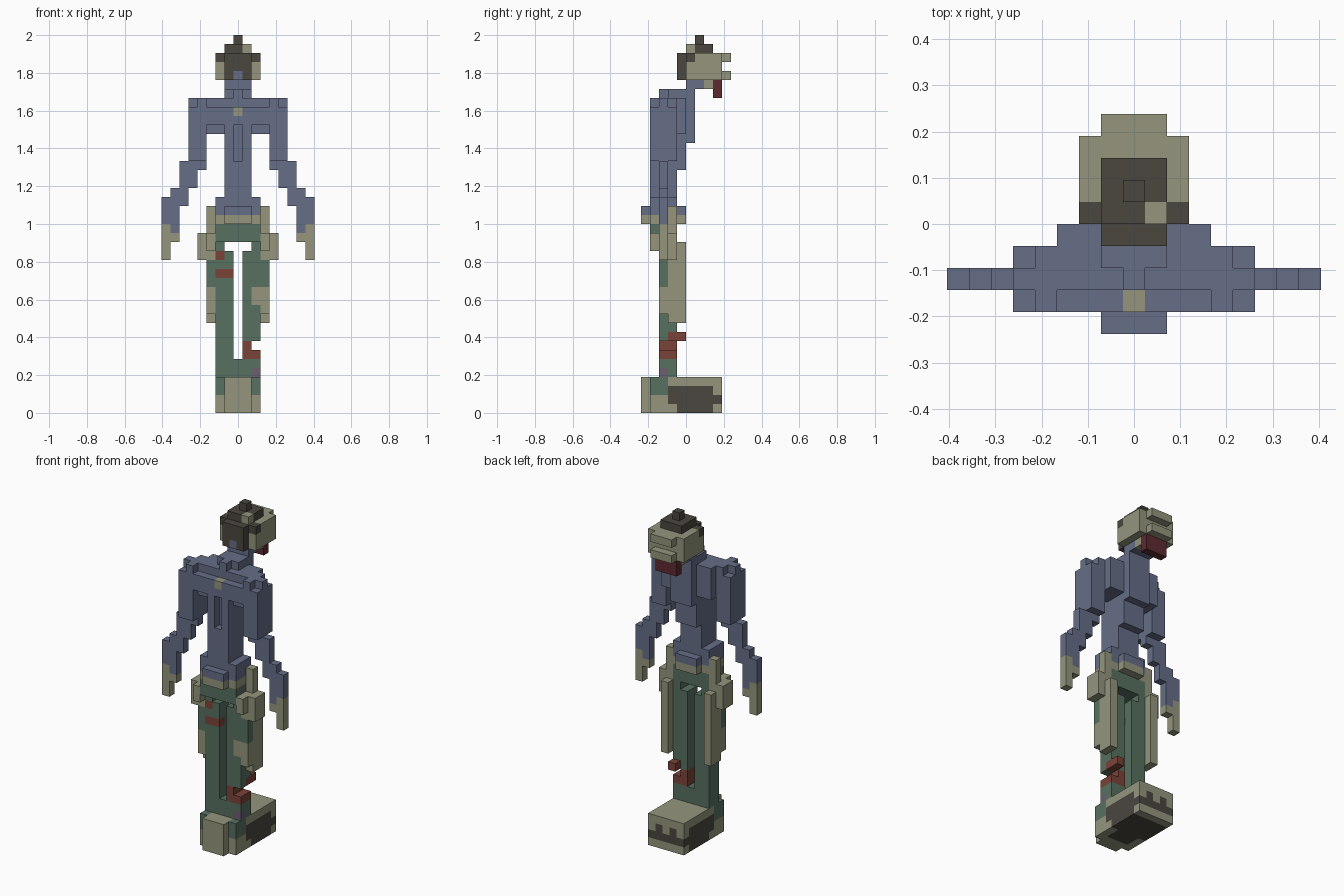
import bpy, bmesh, math
from mathutils import Vector

if "Cube" in bpy.data.objects:
    bpy.data.objects.remove(bpy.data.objects["Cube"])

U = 2 / 42  # size of one block

COLOURS = {
    "khaki": (0.297, 0.302, 0.205), "slate_blue": (0.133, 0.156, 0.242),
    "green": (0.095, 0.162, 0.117), "charcoal": (0.070, 0.063, 0.051),
    "rust": (0.195, 0.056, 0.040), "maroon": (0.110, 0.023, 0.030),
    "mauve": (0.145, 0.117, 0.160),
}
K, B, G, D, R, M, P = COLOURS
mats = {}
for n, c in COLOURS.items():
    mats[n] = bpy.data.materials.new(n)
    mats[n].diffuse_color = (*c, 1)

cells = {}  # (x, y, z) block -> (part, colour)


def box(part, x, y, z, col, both=False):
    """Fill an inclusive range of blocks; both=True mirrors it across x."""
    for i in range(x[0], x[1] + 1):
        for j in range(y[0], y[1] + 1):
            for k in range(z[0], z[1] + 1):
                cells[i, j, k] = (part, col)
                if both:
                    cells[-i, j, k] = (part, col)


# base: khaki block with charcoal sides and underside, green front corners
box("base", (-2, 2), (-4, 3), (0, 3), K)
box("base", (-1, 1), (-5, -5), (0, 3), K)
box("base", (2, 2), (-4, -3), (2, 3), G, True)
box("base", (-1, 1), (-3, 2), (0, 0), D)
box("base", (2, 2), (-1, 2), (0, 0), D, True)
box("base", (2, 2), (-2, 3), (1, 1), D, True)
box("base", (2, 2), (-2, 2), (2, 2), D, True)
box("base", (-2, 2), (3, 3), (1, 1), D)
box("base", (1, 1), (3, 3), (2, 2), D, True)
for i in (-2, 2):  # keep the top of the base khaki behind the shins
    box("base", (i, i), (-2, 3), (3, 3), K)

# legs
box("legs", (-2, 2), (-3, -2), (4, 5), G)
box("legs", (1, 2), (-3, -2), (6, 18), G, True)
box("legs", (-2, 2), (-4, -2), (19, 20), G)
for k in (7,):
    for j in (-3, -2):
        del cells[2, j, k]
for j in (-3, -2):  # opening under the hips
    for i in (-1, 1):
        del cells[i, j, 18]
box("legs", (-2, -1), (-3, -3), (15, 15), R)
box("legs", (-2, -2), (-3, -3), (17, 17), R)
box("legs", (1, 1), (-3, -2), (6, 7), R)
box("legs", (2, 2), (-3, -2), (6, 6), R)
box("legs", (2, 2), (-2, -1), (8, 8), R)
box("legs", (2, 2), (-3, -3), (4, 4), P)
box("legs", (2, 2), (-3, -3), (12, 13), K)

# side flaps and pouches
box("side_flaps", (3, 3), (-2, -1), (10, 18), K, True)
box("side_flaps", (3, 3), (-3, -3), (11, 13), K, True)
box("side_flaps", (3, 3), (-3, -3), (14, 16), G, True)
box("side_flaps", (3, 3), (-4, -2), (18, 19), K, True)
box("side_flaps", (3, 3), (-3, -2), (17, 17), K, True)
box("side_flaps", (3, 3), (-2, -2), (20, 22), K, True)
box("side_flaps", (4, 4), (-3, -2), (17, 19), K, True)

# belt and waist
box("belt", (-2, 2), (-4, -2), (21, 21), K)
box("belt", (-1, 1), (-5, -1), (21, 21), K)
box("torso", (-2, 2), (-4, -2), (22, 23), B)
box("torso", (-1, 1), (-5, -1), (22, 22), B)

# torso, chest, back and collar
box("torso", (-1, 1), (-4, -2), (24, 31), B)
box("torso", (-3, 3), (-3, -2), (31, 34), B)
box("torso", (-3, 3), (-4, -4), (32, 33), B)
box("torso", (-3, 3), (-1, -1), (31, 34), B)
box("torso", (-1, 1), (-1, -1), (27, 30), B)
box("torso", (-1, 1), (0, 0), (30, 34), B)
box("torso", (-1, 1), (-2, 0), (35, 35), B)
box("torso", (0, 0), (-3, -3), (35, 35), B)
box("torso", (0, 0), (-4, -4), (33, 33), K)
for k in range(28, 32):  # groove down the chest
    del cells[0, -4, k]

# arms and hands, stepping outwards
box("arms", (4, 4), (-4, -2), (28, 34), B, True)
box("arms", (4, 4), (-3, -3), (27, 27), B, True)
box("arms", (5, 5), (-4, -2), (28, 33), B, True)
box("arms", (5, 5), (-3, -3), (25, 34), B, True)
box("arms", (6, 6), (-3, -3), (23, 27), B, True)
box("arms", (7, 7), (-3, -3), (20, 24), B, True)
box("arms", (8, 8), (-3, -3), (21, 23), B, True)
box("hands", (8, 8), (-3, -3), (17, 20), K, True)
box("hands", (7, 7), (-3, -3), (19, 19), K, True)

# neck, head and face (looking towards +y)
box("neck", (-1, 1), (0, 1), (36, 36), B)
box("head", (-2, 2), (0, 3), (37, 39), K)
box("head", (-1, 1), (4, 4), (37, 37), K)
box("head", (-1, 1), (4, 4), (39, 39), K)
box("head", (-1, 1), (2, 2), (36, 36), K)
box("beard", (-1, 1), (3, 3), (35, 36), M)

# hair with top knot
box("hair", (-1, 1), (-1, -1), (37, 39), D)
box("neck", (0, 0), (-1, -1), (37, 37), B)
box("hair", (2, 2), (0, 0), (39, 39), D, True)
box("hair", (-1, 1), (0, 2), (40, 40), D)
box("hair", (1, 1), (0, 0), (40, 40), K)
box("hair", (0, 0), (1, 1), (41, 41), D)

# build one mesh per part from the exposed block sides
AXES = [Vector(v) for v in ((1, 0, 0), (0, 1, 0), (0, 0, 1))]
for part in sorted({p for p, _ in cells.values()}):
    me = bpy.data.meshes.new(part)
    used = sorted({c for p, c in cells.values() if p == part})
    for c in used:
        me.materials.append(mats[c])
    bm = bmesh.new()
    for (i, j, k), (p, c) in cells.items():
        if p != part:
            continue
        mid = Vector((i, j + 0.5, k + 0.5))
        for a in range(3):
            for s in (1, -1):
                step = [0, 0, 0]
                step[a] = s
                if (i + step[0], j + step[1], k + step[2]) in cells:
                    continue
                n, u, v = AXES[a] * s, AXES[(a + 1) % 3] * s, AXES[(a + 2) % 3]
                quad = [mid + (n + u * e + v * f) / 2
                        for e, f in ((-1, -1), (1, -1), (1, 1), (-1, 1))]
                face = bm.faces.new([bm.verts.new(q * U) for q in quad])
                face.material_index = used.index(c)
    bmesh.ops.remove_doubles(bm, verts=bm.verts[:], dist=0.001)
    bmesh.ops.dissolve_limit(bm, angle_limit=math.radians(1), verts=bm.verts[:],
                             edges=bm.edges[:], delimit={'MATERIAL'})
    bm.to_mesh(me)
    bm.free()
    bpy.context.collection.objects.link(bpy.data.objects.new(part, me))

for m in bpy.data.materials:
    if m.users and not m.is_grease_pencil:
        m.use_nodes = True
        m.node_tree.nodes["Principled BSDF"].inputs["Base Color"].default_value = m.diffuse_color
